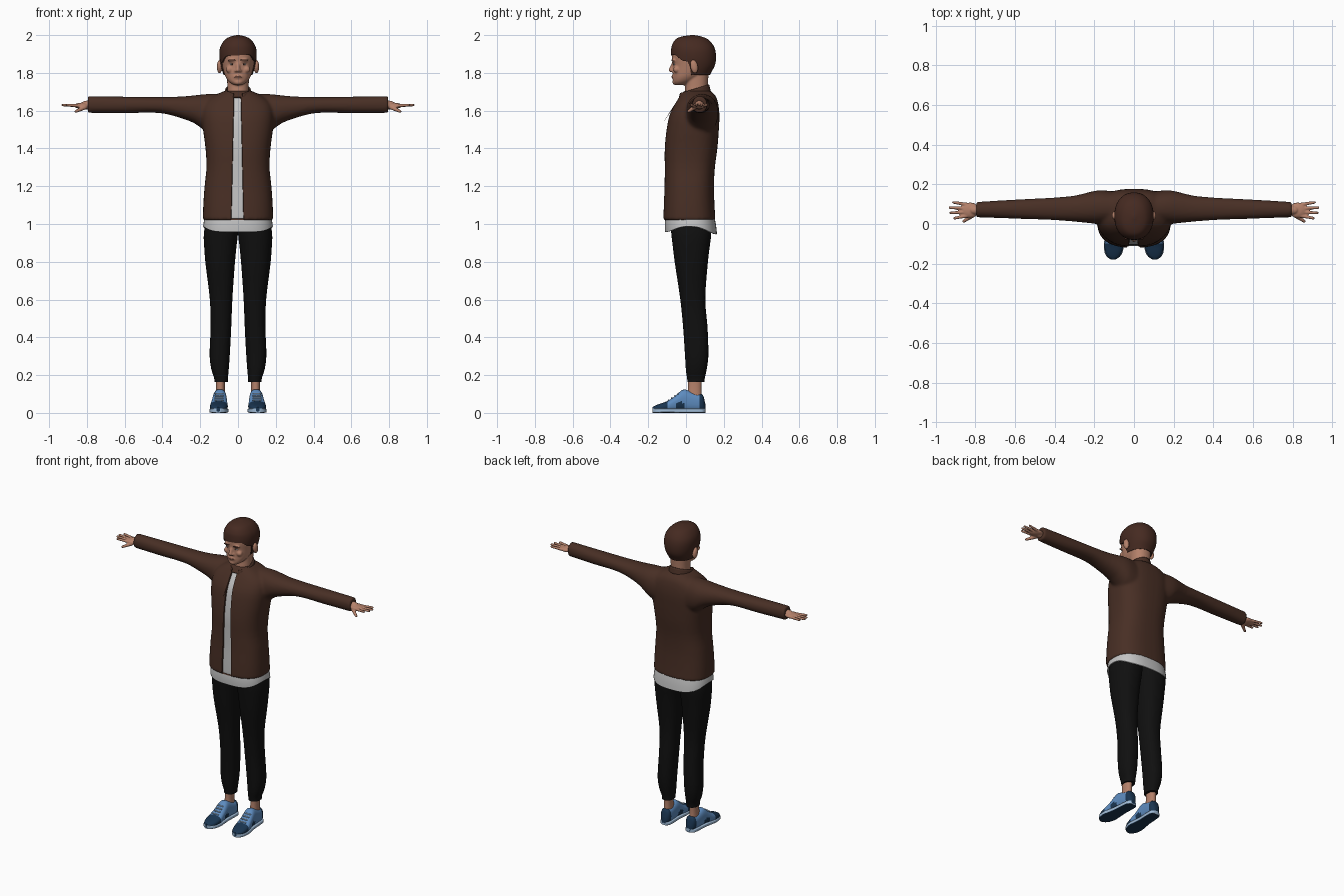
import bpy, bmesh, math
from mathutils import Matrix, Vector

cube = bpy.data.objects.get("Cube")
if cube:
    bpy.data.objects.remove(cube)


def material(name, colour):
    m = bpy.data.materials.new(name)
    m.use_nodes = True
    m.diffuse_color = (*colour, 1)
    m.node_tree.nodes["Principled BSDF"].inputs["Base Color"].default_value = (*colour, 1)
    return m


BROWN = material("jacket brown", (.065, .028, .018))
WHITE = material("shirt white", (.55, .55, .55))
BLACK = material("trouser black", (.005, .005, .005))
SKIN = material("skin", (.46, .22, .145))
HAIR = material("hair brown", (.06, .023, .015))
LIP = material("lip rose", (.36, .15, .1))
BLUE = material("shoe blue", (.11, .26, .52))
NAVY = material("shoe navy", (.01, .035, .08))
SOLE = material("sole light blue", (.35, .5, .68))


def section(st, t):
    """Smoothly interpolate the cross-section bounds at t."""
    t = min(max(t, st[0][0]), st[-1][0])
    i = max(k for k in range(len(st) - 1) if st[k][0] <= t)
    p, q = st[i], st[i + 1]
    o, r = st[max(i - 1, 0)], st[min(i + 2, len(st) - 1)]
    d = q[0] - p[0]
    u = (t - p[0]) / d
    out = []
    for k in range(1, 5):
        m0 = (q[k] - o[k]) / (q[0] - o[0]) * d
        m1 = (r[k] - p[k]) / (r[0] - p[0]) * d
        a, b = p[k], q[k]
        out.append(a + u * m0 + u * u * (3 * (b - a) - 2 * m0 - m1) + u ** 3 * (2 * (a - b) + m0 + m1))
    return out


def finish(bm):
    bmesh.ops.recalc_face_normals(bm, faces=bm.faces)
    me = bpy.data.meshes.new("part")
    bm.to_mesh(me)
    bm.free()
    return me


def loft(st, axis=2, p=2.2, rows=28, cols=40, hem=None, cap=True):
    """Skin superellipse sections along an axis; hem(angle) may vary the start."""
    st = sorted(st)
    bm = bmesh.new()
    rings = []
    for k in range(rows + 1):
        u = (1 - math.cos(math.pi * k / rows)) / 2
        ring = []
        for j in range(cols):
            th = 2 * math.pi * j / cols
            c, s = math.cos(th), math.sin(th)
            lo = hem(c, s) if hem else st[0][0]
            t = lo + (st[-1][0] - lo) * u
            a0, a1, b0, b1 = section(st, t)
            v = [0, 0, 0]
            v[axis] = t
            v[(axis + 1) % 3] = (a0 + a1 + (a1 - a0) * math.copysign(abs(c) ** (2 / p), c)) / 2
            v[(axis + 2) % 3] = (b0 + b1 + (b1 - b0) * math.copysign(abs(s) ** (2 / p), s)) / 2
            ring.append(bm.verts.new(v))
        rings.append(ring)
    for a, b in zip(rings, rings[1:]):
        for j in range(cols):
            n = (j + 1) % cols
            bm.faces.new((a[j], a[n], b[n], b[j]))
    if cap:
        bm.faces.new(rings[0][::-1])
    if cap or hem:
        bm.faces.new(rings[-1])
    return finish(bm)


def sym(rows):
    return [(z, -w, w, y0, y1) for z, w, y0, y1 in rows]


def blob(at, size, tilt=0):
    bm = bmesh.new()
    mat = Matrix.Translation(at) @ Matrix.Rotation(tilt, 4, 'X') @ Matrix.Diagonal((*size, 1))
    bmesh.ops.create_uvsphere(bm, u_segments=20, v_segments=12, radius=1, matrix=mat)
    return finish(bm)


def rod(p, q, r1, r2):
    p, q = Vector(p), Vector(q)
    bm = bmesh.new()
    turn = (q - p).to_track_quat('Z', 'Y').to_matrix().to_4x4()
    bmesh.ops.create_cone(bm, cap_ends=True, segments=14, radius1=r1, radius2=r2,
                          depth=(q - p).length, matrix=Matrix.Translation((p + q) / 2) @ turn)
    for c, r in ((p, r1), (q, r2)):
        bmesh.ops.create_icosphere(bm, subdivisions=2, radius=r, matrix=Matrix.Translation(c))
    return finish(bm)


def mirrored(me):
    m = me.copy()
    m.transform(Matrix.Scale(-1, 4, (1, 0, 0)))
    m.flip_normals()
    return m


def place(name, me, *mats, shell=0):
    me.name = name
    for m in mats:
        me.materials.append(m)
    me.shade_smooth()
    me.set_sharp_from_angle(angle=math.radians(50))
    ob = bpy.data.objects.new(name, me)
    bpy.context.collection.objects.link(ob)
    if shell:
        ob.modifiers.new("thickness", 'SOLIDIFY').thickness = shell
    return ob


def pair(name, me, *mats):
    other = mirrored(me)
    place("left_" + name, me, *mats)
    place("right_" + name, other, *mats)


def fuse(parts, voxel, rounds):
    """Melt overlapping parts into one continuous skin."""
    bm = bmesh.new()
    for m in parts:
        bm.from_mesh(m)
    ob = place("fused", finish(bm))
    ob.modifiers.new("melt", 'REMESH').voxel_size = voxel
    sm = ob.modifiers.new("soften", 'SMOOTH')
    sm.factor, sm.iterations = .5, rounds
    me = bpy.data.meshes.new_from_object(ob.evaluated_get(bpy.context.evaluated_depsgraph_get()))
    bpy.data.objects.remove(ob)
    return me


# Jacket: torso and sleeves melted together
torso = loft(sym([(1.02, .186, -.12, .156), (1.1, .184, -.118, .151), (1.2, .177, -.114, .148),
                  (1.3, .167, -.113, .153), (1.4, .172, -.113, .166), (1.5, .185, -.103, .174),
                  (1.58, .19, -.086, .177), (1.64, .175, -.056, .17), (1.68, .125, -.03, .156),
                  (1.705, .07, -.01, .13)]), p=2.6)
sleeve = loft([(.1, 0, .165, 1.46, 1.69), (.18, 0, .17, 1.495, 1.687), (.22, .004, .162, 1.528, 1.682),
               (.3, .012, .143, 1.56, 1.675), (.41, .02, .133, 1.587, 1.672),
               (.6, .027, .123, 1.587, 1.674), (.795, .034, .111, 1.588, 1.677)], axis=0)
jacket = fuse([torso, sleeve, mirrored(sleeve)], .009, 5)

# Open front: cut clean edges, then sink the strip to show the shirt
bm = bmesh.new()
bm.from_mesh(jacket)
edges = [(Vector((-.037, 0, 1.02)), Vector((-1, 0, .022))), (Vector((.031, 0, 1.02)), Vector((1, 0, .022)))]
for co, no in edges:
    bmesh.ops.bisect_plane(bm, geom=bm.verts[:] + bm.edges[:] + bm.faces[:], plane_co=co, plane_no=no)
bm.normal_update()
strip = [f for f in bm.faces if f.normal.y < -.2 and f.calc_center_median().z < 1.675
         and all((f.calc_center_median() - co).dot(no) < 0 for co, no in edges)]
bmesh.ops.inset_region(bm, faces=strip, thickness=.002, depth=-.008, use_even_offset=True)
for f in strip:
    f.material_index = 1
place("jacket", finish(bm), BROWN, WHITE)

# Standing collar, open at the front
bm = bmesh.new()
grid = []
for k in range(5):
    row = []
    for j in range(37):
        th = math.radians(-68 + 316 * j / 36)
        s, h = math.sin(th), k / 4
        row.append(bm.verts.new(((.08 - .014 * h) * math.cos(th), .042 + (.09 - .01 * h) * s,
                                 1.675 + .024 * s + .04 * h)))
    grid.append(row)
for a, b in zip(grid, grid[1:]):
    for j in range(36):
        bm.faces.new((a[j], a[j + 1], b[j + 1], b[j]))
place("collar", finish(bm), BROWN, shell=.008)

# Shirt tail with a curved hem
tail = loft(sym([(.93, .187, -.11, .166), (1, .183, -.112, .158), (1.06, .17, -.105, .145)]), p=2.5,
            rows=8, cap=False, hem=lambda c, s: .952 - .006 * s + .035 * c ** 4)
place("shirt_tail", tail, WHITE, shell=.006)

# Trousers and ankles
leg = loft([(1.06, 0, .16, -.085, .132), (.95, 0, .181, -.078, .134), (.9, .006, .18, -.072, .128),
            (.8, .016, .173, -.06, .116), (.6, .03, .149, -.03, .102), (.45, .036, .145, -.015, .114),
            (.3, .044, .15, -.005, .118), (.22, .05, .139, 0, .108), (.19, .053, .127, .005, .1),
            (.163, .054, .125, .008, .098)], p=2.3)
pair("trouser_leg", leg, BLACK)
pair("ankle", loft([(.07, .068, .12, .005, .085), (.13, .07, .117, .01, .082), (.2, .068, .118, .01, .085)], rows=8), SKIN)

# Shoes: centre drifts outward toward the toe; (y, half width, top)
def shoe_part(rows, low, grow, top=None, p=2.5):
    return loft([(y, low, top or z, .096 - .05 * y - w - grow, .096 - .05 * y + w + grow)
                 for y, w, z in rows], axis=1, p=p)


LAST = [(.102, .014, .05), (.09, .03, .095), (.06, .035, .102), (.02, .036, .115), (-.015, .037, .124),
        (-.06, .042, .088), (-.1, .047, .062), (-.14, .042, .048), (-.165, .029, .038), (-.178, .01, .03)]
upper = shoe_part(LAST, .006, 0)
for f in upper.polygons:
    x, y, z = f.center
    toe = y < -.105 and z < .07
    saddle = -.06 < y < -.01 and z < .055
    f.material_index = int(toe or saddle or y > .075)
pair("shoe_upper", upper, BLUE, NAVY)
sole = shoe_part(LAST, 0, .004, top=.024, p=5)
for f in sole.polygons:
    f.material_index = int(f.normal.z < -.7)
pair("shoe_sole", sole, SOLE, NAVY)
for i in range(4):
    y, z = -.042 - .017 * i, .106 - .0115 * i
    pair(f"shoe_lace_{i + 1}", rod((.08, y, z - .004), (.12, y, z - .004), .004, .004), SOLE)

# Hands: palm, four spread fingers and a thumb
hand = [blob((.825, .07, 1.626), (.045, .039, .016)), rod((.76, .071, 1.632), (.81, .07, 1.629), .026, .023),
        rod((.81, .045, 1.618), (.858, .014, 1.596), .012, .008)]
for i, reach in enumerate((.912, .932, .936, .918)):
    y = .041 + .019 * i
    hand.append(rod((.84, y, 1.626), (reach - .007, .07 + (y - .07) * 1.4, 1.63), .0095, .007))
pair("hand", fuse(hand, .004, 3), SKIN)

# Head: skull, neck and features melted together
skull = loft(sym([(1.735, .022, -.058, -.01), (1.75, .045, -.068, .03), (1.775, .064, -.07, .075),
                  (1.8, .074, -.07, .115), (1.84, .083, -.07, .143), (1.88, .089, -.074, .15),
                  (1.92, .089, -.07, .146), (1.96, .074, -.045, .122), (1.98, .045, -.005, .085),
                  (1.988, .015, .03, .055)]))
neck = loft(sym([(1.6, .065, -.02, .12), (1.7, .056, -.006, .114), (1.8, .06, 0, .12)]), rows=10)
face = [skull, neck, rod((0, -.068, 1.85), (0, -.081, 1.815), .008, .0115),
        blob((0, -.066, 1.779), (.026, .01, .012)), blob((0, -.057, 1.752), (.025, .015, .016))]
for side in (-1, 1):
    face += [blob((side * .011, -.074, 1.811), (.009, .01, .007)),
             blob((side * .031, -.066, 1.866), (.026, .011, .008)),
             blob((side * .045, -.05, 1.818), (.02, .017, .018)),
             blob((side * .098, .043, 1.833), (.014, .021, .037), .2)]
place("head", fuse(face, .005, 4), SKIN)
place("lips", blob((0, -.0715, 1.779), (.02, .006, .0045)), LIP)
pair("eye", blob((.031, -.062, 1.846), (.012, .006, .0045)), WHITE)
pair("iris", blob((.031, -.065, 1.846), (.0048, .004, .0045)), HAIR)
pair("eyebrow", blob((.032, -.0725, 1.868), (.02, .006, .0035)), HAIR)


# Hair cap with a hairline that drops behind the ears
def ease(a, b, v):
    u = min(max((v - a) / (b - a), 0), 1)
    return u * u * (3 - 2 * u)


hair = loft(sym([(1.77, .066, -.07, .118), (1.8, .08, -.075, .132), (1.84, .091, -.077, .153),
                 (1.88, .098, -.08, .159), (1.92, .098, -.079, .155), (1.95, .088, -.073, .142),
                 (1.98, .064, -.052, .113), (1.993, .038, -.02, .08), (2, .008, .025, .045)]),
            rows=36, cols=56, cap=False,
            hem=lambda c, s: 1.79 + .068 * ease(0, -.2, s) + .035 * ease(-.4, -.85, s) + .006 * c * ease(0, -.5, s))
place("hair", hair, HAIR, shell=.012)
